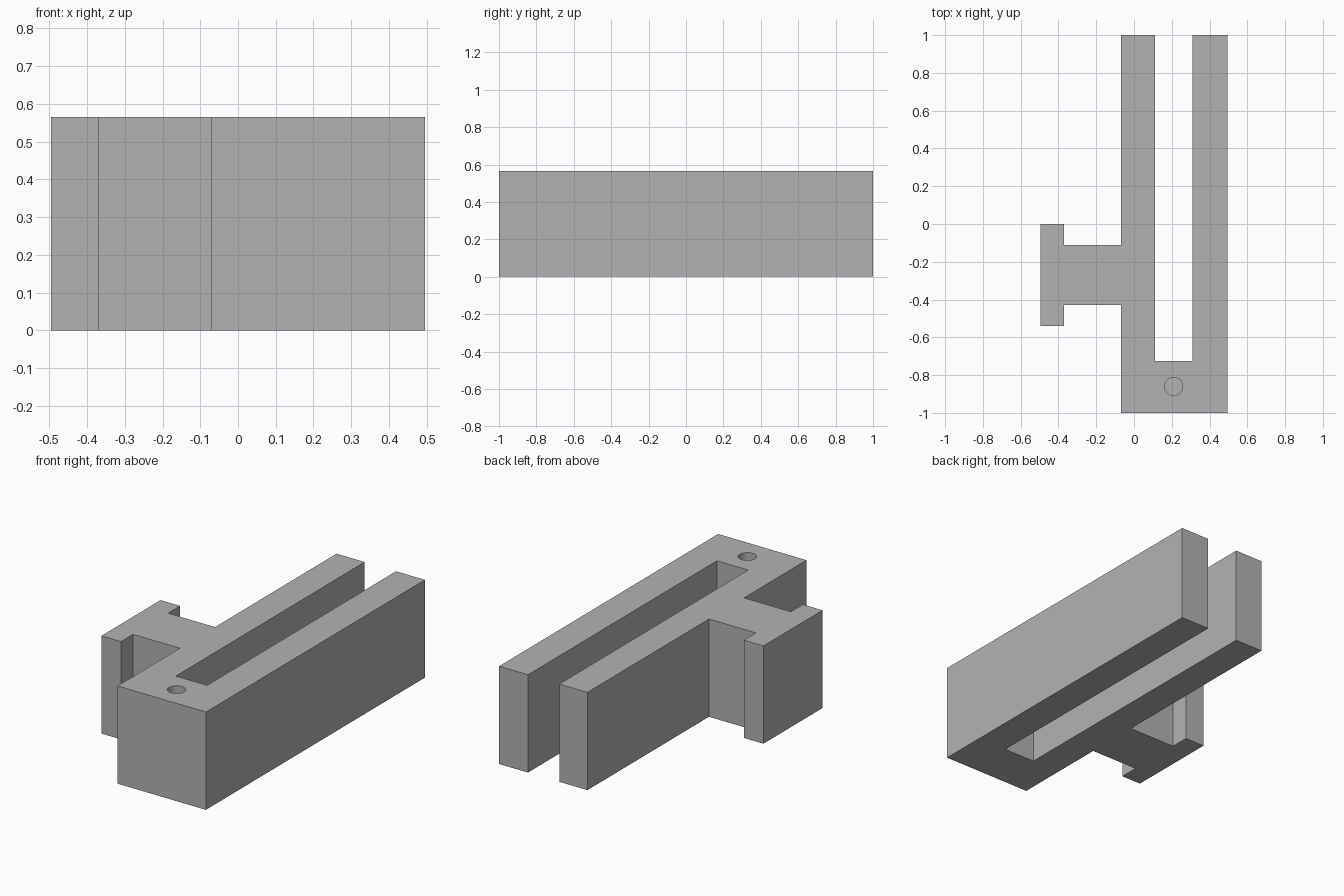
import bpy
import bmesh

HEIGHT = 0.565
HOLE_DEPTH = 0.3

if "Cube" in bpy.data.objects:
    bpy.data.objects.remove(bpy.data.objects["Cube"])

# Single plain grey
grey = bpy.data.materials.new("plain grey")
grey.use_nodes = True
colour = (0.45, 0.45, 0.45, 1)
grey.diffuse_color = colour
grey.node_tree.nodes["Principled BSDF"].inputs["Base Color"].default_value = colour

# Fork with a T-shaped side rail, as one extruded outline
outline = [
    (-0.07, -1), (0.495, -1), (0.495, 1), (0.31, 1), (0.31, -0.725),
    (0.11, -0.725), (0.11, 1), (-0.07, 1), (-0.07, -0.11), (-0.37, -0.11),
    (-0.37, 0), (-0.495, 0), (-0.495, -0.54), (-0.37, -0.54),
    (-0.37, -0.43), (-0.07, -0.43),
]
bm = bmesh.new()
base = bm.faces.new([bm.verts.new((x, y, 0)) for x, y in outline])
top = bmesh.ops.extrude_face_region(bm, geom=[base])["geom"]
bmesh.ops.translate(bm, vec=(0, 0, HEIGHT),
                    verts=[v for v in top if isinstance(v, bmesh.types.BMVert)])
bmesh.ops.recalc_face_normals(bm, faces=bm.faces)
mesh = bpy.data.meshes.new("slotted_bracket")
bm.to_mesh(mesh)
bm.free()
mesh.materials.append(grey)
bracket = bpy.data.objects.new("slotted_bracket", mesh)
bpy.context.collection.objects.link(bracket)

# Blind round hole in the closed end
bpy.ops.mesh.primitive_cylinder_add(vertices=48, radius=0.048, depth=2 * HOLE_DEPTH,
                                    location=(0.21, -0.86, HEIGHT))
cutter = bpy.context.object
cutter.name = "hole_cutter"
cutter.hide_render = True
cutter.data.materials.append(grey)
cut = bracket.modifiers.new("hole", "BOOLEAN")
cut.operation = "DIFFERENCE"
cut.solver = "EXACT"
cut.object = cutter

# Apply the cut, drop the cutter, smooth the hole wall
bpy.ops.object.select_all(action="DESELECT")
bracket.select_set(True)
bpy.context.view_layer.objects.active = bracket
bpy.ops.object.modifier_apply(modifier="hole")
bpy.data.objects.remove(cutter)
bpy.ops.object.shade_smooth_by_angle()
